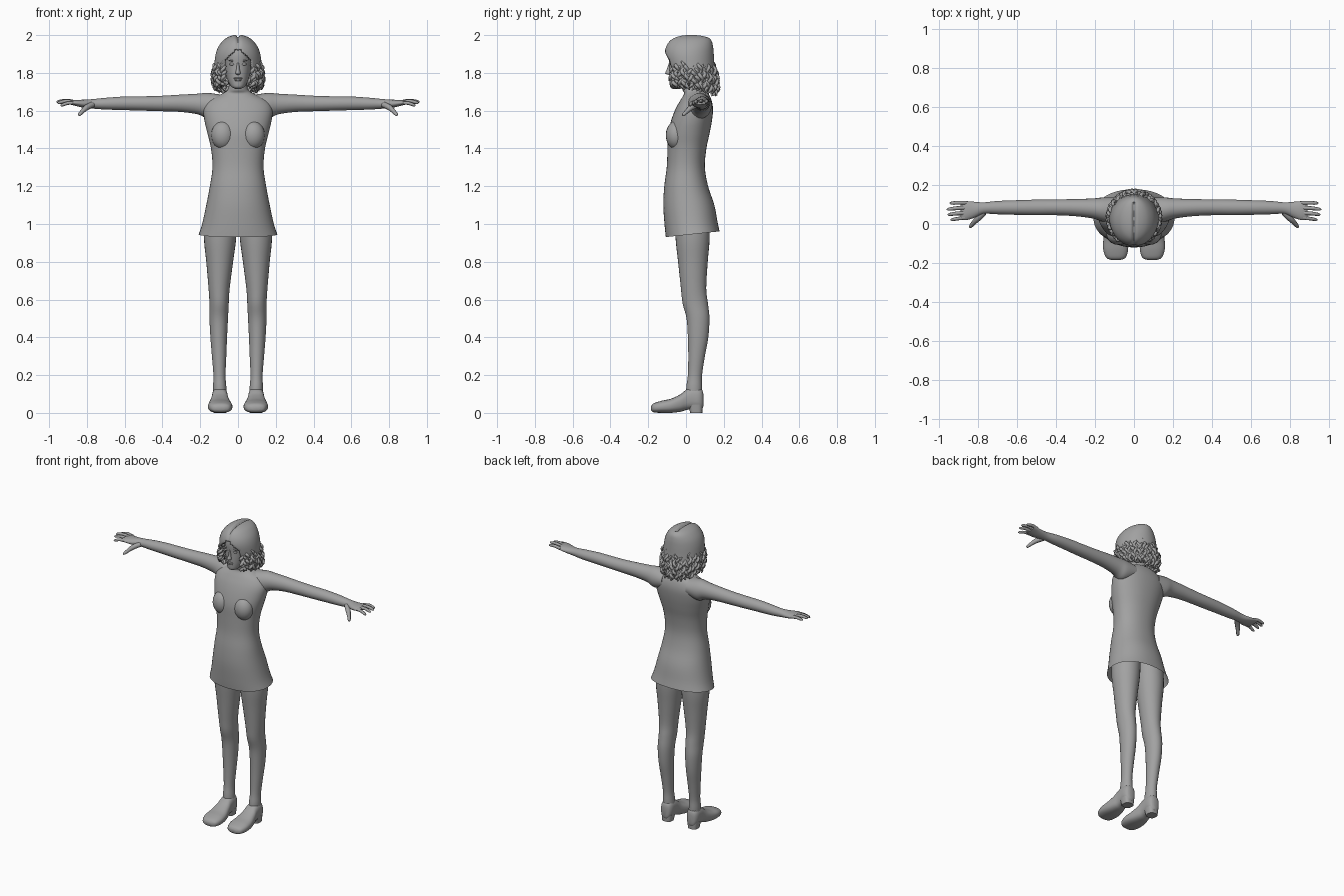
import bpy, bmesh, math, random
from mathutils import Vector

if "Cube" in bpy.data.objects:
    bpy.data.objects.remove(bpy.data.objects["Cube"])

random.seed(4)
grey = bpy.data.materials.new("plain grey")
grey.diffuse_color = (0.36, 0.36, 0.36, 1)
grey.use_nodes = True
grey.node_tree.nodes["Principled BSDF"].inputs["Base Color"].default_value = grey.diffuse_color

# How a ring (along t, across p, q) is laid out for each loft axis
AXES = {
    "z": lambda t, p, q: (p, q, t),
    "x": lambda t, p, q: (t, q, p),
    "y": lambda t, p, q: (p, t, q),
}


def finish(obj, mirror=False, angle=50):
    """Give the material, smooth shading and optional left-right mirror."""
    obj.data.materials.clear()
    obj.data.materials.append(grey)
    bpy.ops.object.select_all(action="DESELECT")
    obj.select_set(True)
    bpy.context.view_layer.objects.active = obj
    bpy.ops.object.shade_smooth_by_angle(angle=math.radians(angle))
    if mirror:
        m = obj.modifiers.new("mirror", "MIRROR")
        m.use_clip = False
        m.use_mirror_merge = False
    return obj


def spline(rings, steps):
    """Catmull-Rom interpolation through the ring values."""
    out = []
    for i in range(len(rings) - 1):
        a, b, c, d = (rings[min(max(i + k, 0), len(rings) - 1)] for k in (-1, 0, 1, 2))
        for s in range(steps):
            u = s / steps
            out.append([0.5 * (2 * q + (r - p) * u + (2 * p - 5 * q + 4 * r - w) * u * u
                               + (3 * q - p - 3 * r + w) * u ** 3)
                        for p, q, r, w in zip(a, b, c, d)])
    return out + [list(rings[-1])]


def loft(name, axis, rings, segs=32, steps=4, power=2.0, caps=(True, True),
         tweak=None, drop=None, mirror=False):
    """Rings are (position, centre, half width, low, high)."""
    bm = bmesh.new()
    rows = []
    for t, c, r, lo, hi in spline(rings, steps):
        row = []
        for k in range(segs):
            a = 2 * math.pi * k / segs
            ca, sa = math.cos(a), math.sin(a)
            p = c + r * math.copysign(abs(ca) ** (2 / power), ca)
            q = (lo + hi) / 2 + (hi - lo) / 2 * math.copysign(abs(sa) ** (2 / power), sa)
            row.append(bm.verts.new(AXES[axis](t, p, q)))
        rows.append(row)
    for r0, r1 in zip(rows, rows[1:]):
        for k in range(segs):
            j = (k + 1) % segs
            bm.faces.new((r0[k], r0[j], r1[j], r1[k]))
    for flag, row in zip(caps, (rows[0], rows[-1])):
        if flag:
            bm.faces.new(row)
    bmesh.ops.recalc_face_normals(bm, faces=bm.faces)
    if drop:
        gone = [f for f in bm.faces if drop(f.calc_center_median())]
        bmesh.ops.delete(bm, geom=gone, context="FACES")
    if tweak:
        for v in bm.verts:
            tweak(v.co)
    me = bpy.data.meshes.new(name)
    bm.to_mesh(me)
    bm.free()
    obj = bpy.data.objects.new(name, me)
    bpy.context.collection.objects.link(obj)
    return finish(obj, mirror)


def ball(name, loc, size, mirror=False, tilt=0):
    bpy.ops.mesh.primitive_uv_sphere_add(segments=20, ring_count=12, radius=1)
    obj = bpy.context.object
    obj.name = name
    for v in obj.data.vertices:
        p = Vector((v.co.x * size[0], v.co.y * size[1], v.co.z * size[2]))
        p.z += tilt * p.x
        v.co = p + Vector(loc)
    return finish(obj, mirror)


def tubes(name, paths, mirror=False):
    """Round tubes; every path is a list of (x, y, z, radius)."""
    cu = bpy.data.curves.new(name, "CURVE")
    cu.dimensions = "3D"
    cu.bevel_depth = 1
    cu.bevel_resolution = 2
    cu.use_fill_caps = True
    for path in paths:
        s = cu.splines.new("POLY")
        s.points.add(len(path) - 1)
        for pt, (x, y, z, r) in zip(s.points, path):
            pt.co, pt.radius = (x, y, z, 1), r
    obj = bpy.data.objects.new(name, cu)
    bpy.context.collection.objects.link(obj)
    bpy.ops.object.select_all(action="DESELECT")
    obj.select_set(True)
    bpy.context.view_layer.objects.active = obj
    bpy.ops.object.convert(target="MESH")
    return finish(bpy.context.object, mirror, 60)


# Dress and neck in one sweep, with an open hem rising to the back
def hem(co):
    co.z += max(0, 1.1 - co.z) / 0.16 * (0.11 * co.y - 0.003)


loft("dress", "z", [
    (0.945, 0, .208, -.107, .178), (1.0, 0, .19, -.113, .167), (1.1, 0, .168, -.12, .15),
    (1.2, 0, .149, -.115, .117), (1.3, 0, .135, -.102, .10), (1.4, 0, .143, -.098, .108),
    (1.48, 0, .162, -.095, .125), (1.55, 0, .178, -.078, .138), (1.61, 0, .182, -.055, .143),
    (1.655, 0, .155, -.03, .135), (1.69, 0, .085, -.01, .118), (1.715, 0, .052, -.02, .09),
    (1.78, 0, .047, -.02, .085)], segs=48, power=2.2, caps=(False, True), tweak=hem)
ball("bust", (.08, -.052, 1.47), (.062, .055, .075), True)

# Arms running into the palms
loft("arm", "x", [
    (.09, 1.63, .055, .0, .135), (.16, 1.626, .068, .012, .136), (.21, 1.635, .055, .028, .131),
    (.3, 1.639, .046, .04, .128), (.4, 1.638, .041, .045, .126), (.5, 1.638, .038, .045, .125),
    (.6, 1.639, .036, .047, .122), (.7, 1.637, .031, .05, .118), (.77, 1.636, .025, .052, .111),
    (.82, 1.637, .021, .032, .114), (.86, 1.641, .016, .02, .117), (.89, 1.642, .009, .024, .114)],
    segs=24, mirror=True)
fingers = [[(.86, .108, 1.643, .010), (.90, .109, 1.65, .010), (.935, .107, 1.645, .008), (.945, .107, 1.643, .003)],
           [(.86, .083, 1.644, .011), (.91, .081, 1.653, .010), (.95, .076, 1.648, .008), (.96, .075, 1.645, .003)],
           [(.86, .057, 1.643, .011), (.91, .054, 1.65, .010), (.945, .049, 1.643, .008), (.955, .048, 1.64, .003)],
           [(.86, .033, 1.641, .010), (.90, .028, 1.64, .009), (.93, .023, 1.63, .008), (.94, .021, 1.627, .003)]]
thumb = [(.77, .06, 1.632, .016), (.80, .03, 1.618, .016), (.822, .007, 1.598, .012),
         (.838, -.012, 1.58, .009), (.842, -.018, 1.574, .003)]
tubes("fingers", [[tuple(v) for v in spline(p, 3)] for p in fingers + [thumb]], True)

# Legs, shoes and heels
loft("leg", "z", [
    (.09, .095, .036, .0, .085), (.14, .097, .035, .002, .085), (.2, .098, .032, .01, .085),
    (.3, .1, .038, .012, .1), (.4, .102, .044, .01, .118), (.5, .102, .049, .003, .124),
    (.58, .1, .051, -.018, .116), (.66, .1, .056, -.027, .107), (.8, .097, .071, -.042, .115),
    (.92, .095, .085, -.055, .125), (1.05, .09, .087, -.06, .125)], segs=28, mirror=True)
loft("shoe", "y", [
    (-.185, .093, .022, .014, .034), (-.172, .093, .05, .003, .05), (-.13, .094, .064, 0, .064),
    (-.08, .095, .062, 0, .075), (-.03, .096, .051, .006, .098), (.0, .096, .044, .015, .122),
    (.03, .096, .042, .02, .136), (.065, .096, .04, .018, .134), (.085, .096, .03, .02, .122),
    (.092, .096, .014, .035, .1)], segs=28, power=2.5, mirror=True)
loft("heel", "z", [(0, .096, .032, .022, .086), (.045, .096, .038, .012, .088)],
     segs=24, steps=1, power=3, mirror=True)

# Head and face
loft("head", "z", [
    (1.716, 0, .016, -.072, -.03), (1.726, 0, .034, -.084, .0), (1.75, 0, .05, -.087, .05),
    (1.79, 0, .063, -.088, .09), (1.84, 0, .071, -.088, .11), (1.9, 0, .073, -.09, .115),
    (1.95, 0, .06, -.07, .1), (1.975, 0, .03, -.03, .06)], segs=36, power=2.2)
loft("nose", "z", [(1.79, 0, .006, -.092, -.07), (1.798, 0, .014, -.11, -.07),
                   (1.82, 0, .009, -.101, -.07), (1.855, 0, .006, -.09, -.07)], segs=16)
ball("eye", (.03, -.076, 1.846), (.015, .01, .008), True)
ball("brow", (.031, -.079, 1.865), (.02, .008, .004), True, .1)
ball("upper_lip", (0, -.086, 1.771), (.023, .008, .005))
ball("lower_lip", (0, -.086, 1.762), (.019, .008, .006))


# Hair cap: face opening shaped like an inverted V, centre parting pressed in
def face_gap(c):
    return c.y < 0.02 and abs(c.x) < min(.075, (1.94 - c.z) * .9)


def parting(co):
    if co.z > 1.9 and co.y < .11:
        co.z -= .012 * math.exp(-(co.x / .009) ** 2)


cap = loft("hair_cap", "z", [
    (1.74, 0, .122, -.07, .155), (1.79, 0, .128, -.088, .155), (1.85, 0, .125, -.107, .15),
    (1.9, 0, .118, -.114, .147), (1.94, 0, .103, -.106, .143), (1.972, 0, .078, -.085, .134),
    (1.99, 0, .052, -.055, .112), (2.0, 0, .022, -.015, .07), (2.001, 0, .004, .02, .035)],
    segs=72, steps=5, caps=(False, True), tweak=parting, drop=face_gap)
wall = cap.modifiers.new("thickness", "SOLIDIFY")
wall.thickness = .01
wall.offset = -1

# Curly locks hanging around the sides and back
locks = []
for layer, count in ((0, 36), (1, 30)):
    for i in range(count):
        a = math.radians(38 + 284 * (i + .5 * layer) / (count - 1 + .5 * layer))
        back = (1 - math.cos(a)) / 2
        top = 1.85 - .05 * layer + random.uniform(-.02, .02)
        end = 1.735 - .05 * back + random.uniform(-.01, .02)
        phase, spin = random.uniform(0, 6.28), random.choice((-1, 1))
        path = []
        for k in range(23):
            u = k / 22
            bulge = .012 * math.sin(math.pi * u) - .02 * layer * u
            ang = phase + spin * u * 6.28 * 3
            x = (.118 + bulge) * math.sin(a) + .008 * math.cos(ang)
            y = .025 + .02 * u * back - (.117 + bulge) * math.cos(a) + .008 * math.sin(ang)
            path.append((x, y, top + (end - top) * u, .0095 * min(1, .3 + 4 * u, .3 + 5 * (1 - u))))
        locks.append(path)
tubes("curly_locks", locks)
